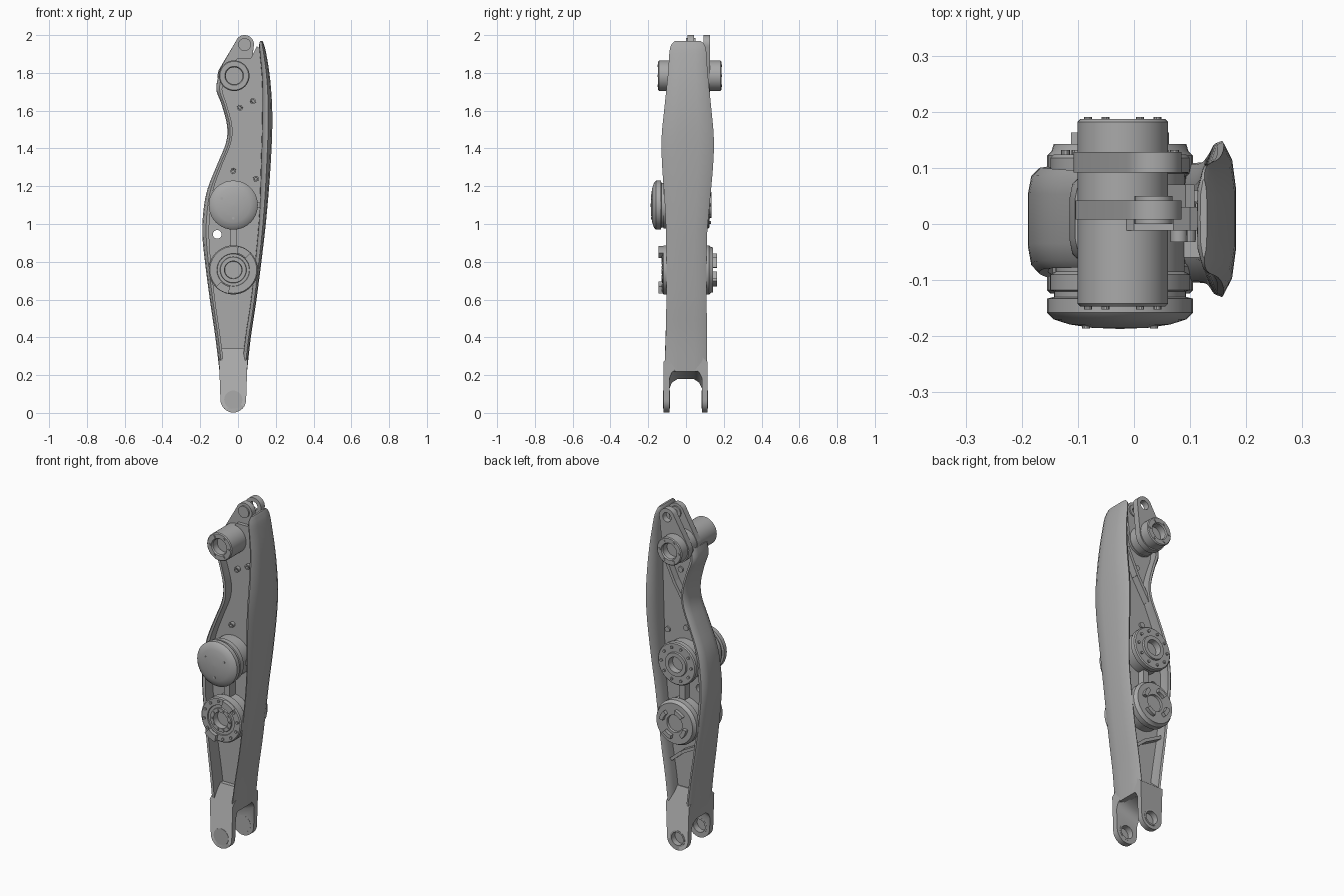
import bpy, bmesh, math
from mathutils import Vector

if "Cube" in bpy.data.objects:
    bpy.data.objects.remove(bpy.data.objects["Cube"], do_unlink=True)

metal = bpy.data.materials.new("grey metal")
metal.use_nodes = True
GREY = (0.4, 0.4, 0.4, 1)
metal.diffuse_color = GREY
metal.node_tree.nodes["Principled BSDF"].inputs["Base Color"].default_value = GREY


def finish(name, bm, angle=35):
    bmesh.ops.remove_doubles(bm, verts=bm.verts, dist=1e-5)
    bmesh.ops.recalc_face_normals(bm, faces=bm.faces)
    me = bpy.data.meshes.new(name)
    bm.to_mesh(me)
    bm.free()
    ob = bpy.data.objects.new(name, me)
    bpy.context.collection.objects.link(ob)
    me.materials.append(metal)
    activate(ob)
    bpy.ops.object.shade_smooth_by_angle(angle=math.radians(angle))
    return ob


def activate(ob):
    bpy.ops.object.select_all(action='DESELECT')
    ob.select_set(True)
    bpy.context.view_layer.objects.active = ob


def rings_to_mesh(name, rings, angle=35, cap=True):
    bm = bmesh.new()
    vs = [[bm.verts.new(p) for p in ring] for ring in rings]
    n = len(vs[0])
    for a, b in zip(vs, vs[1:]):
        for i in range(n):
            j = (i + 1) % n
            bm.faces.new((a[i], a[j], b[j], b[i]))
    if cap:
        bm.faces.new(vs[0])
        bm.faces.new(vs[-1])
    return finish(name, bm, angle)


def lathe(name, c, profile, n=40):
    """Turn (radius, y) points about a y axis through c = (x, z)."""
    rings = []
    for r, y in profile:
        r = max(r, 1e-4)
        rings.append([(c[0] + r * math.cos(math.tau * i / n), y,
                       c[1] + r * math.sin(math.tau * i / n)) for i in range(n)])
    return rings_to_mesh(name, rings)


def rod(name, c, r, y0, y1, n=16):
    return lathe(name, c, [(r, y0), (r, y1)], n)


def slab(name, pts, y0, y1):
    """Extrude an x-z outline along y."""
    return rings_to_mesh(name, [[(x, y, z) for x, z in pts] for y in (y0, y1)])


def bar(name, a, b, w, y0, y1):
    a, b = Vector(a), Vector(b)
    s = (b - a).orthogonal().normalized() * w / 2
    return slab(name, [a - s, b - s, b + s, a + s], y0, y1)


def cut(ob, *cutters):
    for c in cutters:
        c.hide_render = True
        m = ob.modifiers.new("cut", 'BOOLEAN')
        m.operation, m.object, m.solver = 'DIFFERENCE', c, 'EXACT'
        activate(ob)
        bpy.ops.object.modifier_apply(modifier=m.name)
        bpy.data.objects.remove(c, do_unlink=True)
    activate(ob)
    bpy.ops.object.shade_smooth_by_angle(angle=math.radians(35))


def smooth_path(st, steps=4):
    """Catmull-Rom interpolation through a list of tuples."""
    out = []
    for i in range(len(st) - 1):
        p = [Vector(st[max(0, min(len(st) - 1, i + k))]) for k in (-1, 0, 1, 2)]
        for s in range(steps):
            t = s / steps
            out.append(0.5 * (2 * p[1] + (p[2] - p[0]) * t
                              + (2 * p[0] - 5 * p[1] + 4 * p[2] - p[3]) * t * t
                              + (3 * p[1] - p[0] - 3 * p[2] + p[3]) * t ** 3))
    return out + [Vector(st[-1])]


def side_shell(name, path, section, side, y_range):
    rings = []
    for z, x, t in path:
        y0, y1 = y_range(z)
        ym, h = (y0 + y1) / 2, (y1 - y0) / 2
        rings.append([(x - side * u * t, ym + v * h, z) for u, v in section])
    return rings_to_mesh(name, rings, 50)


def table(rows):
    """Look-up of interpolated (y0, y1) by height."""
    rows = smooth_path(rows)

    def look(z):
        for a, b in zip(rows, rows[1:]):
            if z <= b[0]:
                f = max(0, (z - a[0]) / (b[0] - a[0]))
                return a[1] + f * (b[1] - a[1]), a[2] + f * (b[2] - a[2])
        return rows[-1][1], rows[-1][2]
    return look


# Side shells: height, outer x, thickness
right_path = smooth_path([(.22, .048, .03), (.4, .068, .03), (.6, .098, .03), (.85, .13, .035),
                          (1.05, .152, .04), (1.3, .172, .052), (1.55, .182, .055),
                          (1.75, .172, .045), (1.9, .15, .035), (1.95, .137, .025), (1.968, .13, .012)])
left_path = smooth_path([(.22, -.098, .03), (.4, -.12, .03), (.6, -.149, .03), (.8, -.175, .035),
                         (.95, -.189, .04), (1.08, -.182, .04), (1.19, -.16, .035), (1.32, -.108, .03),
                         (1.43, -.064, .03), (1.52, -.058, .03), (1.63, -.086, .03),
                         (1.71, -.115, .035), (1.78, -.105, .035)])
cover_y = table([(.2, -.115, .112), (.5, -.105, .11), (.9, -.105, .11), (1.1, -.112, .125),
                 (1.3, -.126, .143), (1.45, -.13, .148), (1.6, -.116, .135),
                 (1.8, -.095, .115), (1.93, -.085, .105), (1.968, -.06, .08)])
flange_y = table([(.2, -.115, .112), (.5, -.105, .108), (.9, -.09, .1),
                  (1.1, -.08, .1), (1.5, -.075, .09), (1.8, -.06, .08)])
cover_sec = [(0, -.4), (0, 0), (0, .4), (.12, .78), (.4, 1), (.6, .97), (.95, .6),
             (1, 0), (.95, -.6), (.6, -.97), (.4, -1), (.12, -.78)]
flange_sec = [(0, -.5), (0, 0), (0, .5), (.15, .85), (.5, 1), (.9, .97), (.75, .6),
              (.75, -.6), (.9, -.97), (.5, -1), (.15, -.85)]
side_shell("outer_cover", right_path, cover_sec, 1, cover_y)
side_shell("inner_flange", left_path, flange_sec, -1, flange_y)

# Central web between the shells
PIVOT, EYE, KNEE, DRIVE, FOOT = (-.02, 1.785), (.035, 1.95), (-.025, 1.1), (-.025, .757), (-.025, .07)
web = slab("central_web", [(x + .012, z) for z, x, t in left_path]
           + [(0, 1.88), (.07, 1.88), (.1, 1.94)]
           + [(x - t * .5, z) for z, x, t in reversed(right_path) if z < 1.93], -.012, .03)
cut(web, rod("hole_cutter", (-.11, .945), .023, -.2, .2, 24))

# Fork at the lower end, tapering into the web
arc = [(FOOT[0] + .068 * math.cos(a), FOOT[1] + .068 * math.sin(a))
       for a in [math.pi + math.pi * i / 16 for i in range(17)]]
fork = slab("lower_fork", arc + [(.05, .27), (.055, .34), (-.105, .34), (-.1, .27)], -.12, .115)
for v in fork.data.vertices:
    if v.co.z > .3:
        v.co.y *= .3
arch = [(-.087, -.1), (-.087, .19), (-.075, .22), (-.045, .24),
        (.04, .24), (.07, .22), (.084, .19), (.084, -.1)]
slot = rings_to_mesh("slot_cutter", [[(x, y, z - d if z > 0 else z) for y, z in arch]
                                     for x, d in ((-.2, .1), (.06, 0))])
cut(fork, slot, rod("eye_cutter", FOOT, .044, -.2, .2, 32))
for y0, y1 in ((-.122, -.086), (.083, .117)):
    lathe("fork_bushing", FOOT, [(.038, y0), (.048, y0), (.048, y1), (.038, y1), (.038, y0)])


# Upper link plates carrying the top eye
def link(name, y0, y1, r1, r2):
    d = Vector(EYE) - Vector(PIVOT)
    base = math.atan2(d.y, d.x)
    pts = []
    for c, r, start in ((EYE, r2, base - math.pi / 2), (PIVOT, r1, base + math.pi / 2)):
        pts += [(c[0] + r * math.cos(start + math.pi * i / 14),
                 c[1] + r * math.sin(start + math.pi * i / 14)) for i in range(15)]
    cut(slab(name, pts, y0, y1), rod("link_cutter", EYE, .027, -.2, .3, 24))


link("front_link", .008, .042, .085, .05)
link("rear_link", .092, .128, .088, .05)
lathe("eye_bushing", EYE, [(.016, .0), (.034, .0), (.034, .05), (.016, .05), (.016, .0)], 24)

# Turned housings
lathe("top_pivot", PIVOT, [(0, -.1), (.045, -.1), (.045, -.14), (.05, -.147), (.076, -.147), (.081, -.142),
                           (.081, .182), (.076, .187), (.05, .187), (.045, .18), (.045, .14), (0, .14)])
lathe("knee_housing", KNEE, [(0, -.187), (.05, -.185), (.09, -.179), (.118, -.17), (.13, -.158), (.13, -.133),
                             (.118, -.13), (.118, -.12), (.125, -.118), (.125, -.09), (.115, -.085),
                             (.115, .09), (.124, .092), (.124, .118), (.118, .124), (.07, .124), (.068, .135),
                             (.045, .135), (.042, .1), (0, .1)])
lathe("drive_housing", DRIVE, [(0, -.09), (.045, -.09), (.047, -.126), (.068, -.126), (.07, -.118),
                               (.085, -.118), (.087, -.124), (.124, -.124), (.13, -.118), (.13, -.075),
                               (.118, -.07), (.118, .085), (.13, .09), (.13, .122), (.122, .13),
                               (.118, .143), (.05, .143), (.048, .13), (0, .13)])


def bolt_circle(name, c, count, radius, r, y0, y1, phase=0.0):
    for i in range(count):
        a = phase + math.tau * i / count
        rod(name, (c[0] + radius * math.cos(a), c[1] + radius * math.sin(a)), r, y0, y1, 10)


bolt_circle("pivot_front_bolt", PIVOT, 6, .062, .007, -.152, -.14)
bolt_circle("pivot_rear_bolt", PIVOT, 6, .062, .007, .18, .191)
bolt_circle("knee_cap_screw", KNEE, 3, .07, .007, -.186, -.17, -math.pi / 2)
bolt_circle("knee_rear_bolt", KNEE, 10, .097, .008, .11, .132)
bolt_circle("drive_hub_bolt", DRIVE, 10, .057, .006, -.131, -.12)
bolt_circle("drive_rim_bolt", DRIVE, 12, .108, .008, -.131, -.12, .13)


# Raised arc pads on the drive faces
def arc_pad(name, c, r0, r1, mid, half, y0, y1):
    angles = [mid - half + half * i / 4 for i in range(9)]
    pts = [(r0, a) for a in angles] + [(r1, a) for a in reversed(angles)]
    slab(name, [(c[0] + r * math.cos(a), c[1] + r * math.sin(a)) for r, a in pts], y0, y1)


for k in (1, 3):
    arc_pad("drive_front_pad", DRIVE, .09, .128, math.pi * k / 2 - .5, .3, -.145, -.115)
for k in range(4):
    arc_pad("drive_rear_pad", DRIVE, .065, .088, math.pi * k / 2 + .5, .35, .14, .163)

# Ribs and small fasteners on the web
bar("housing_stem", (-.025, .86), (-.025, 1.0), .035, -.07, .07)
bar("housing_brace", (.06, 1.1), (.14, 1.1), .025, -.06, .06)
for a, b in (((.1, 1.7), (.03, 1.55)), ((.03, 1.55), (-.05, 1.42)), ((.05, .5), (-.02, .56)),
             ((-.02, .56), (-.13, .62))):
    bar("rear_rib", a, b, .018, .025, .07)
for c in ((.01, 1.615), (.08, 1.65), (-.025, 1.28), (.095, 1.24)):
    lathe("web_fastener", c, [(0, -.02), (.007, -.02), (.008, -.032), (.015, -.032), (.016, .04), (0, .04)], 16)
